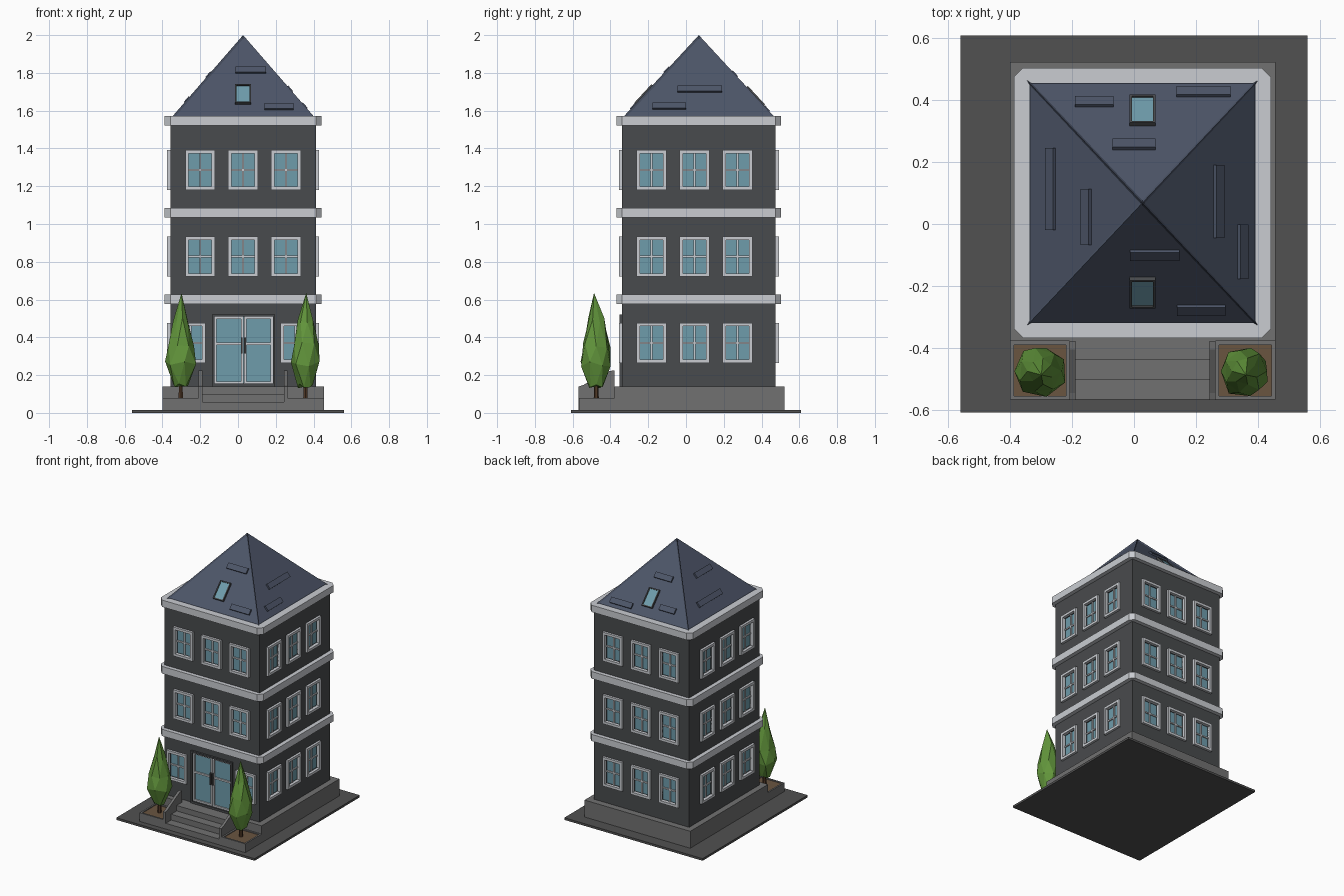
import bpy, bmesh, math, random
from mathutils import Matrix, Vector

if "Cube" in bpy.data.objects:
    bpy.data.objects.remove(bpy.data.objects["Cube"])

random.seed(4)
CX, CY = 0.027, 0.068           # building centre
HX, HY = 0.385, 0.407           # wall half sizes
I = Matrix.Identity(4)


def material(name, rgb):
    m = bpy.data.materials.new(name)
    m.diffuse_color = (*[(c / 255) ** 2.2 for c in rgb], 1)
    m.use_nodes = True
    m.node_tree.nodes["Principled BSDF"].inputs["Base Color"].default_value = m.diffuse_color
    return m


WALL = material("wall", (74, 76, 78))
TRIM = material("trim", (200, 203, 208))
GLASS = material("glass", (110, 155, 170))
ROOF = material("roof", (78, 86, 104))
STONE = material("stone", (112, 112, 112))
PAVING = material("paving", (82, 82, 82))
SOIL = material("soil", (105, 85, 66))
LEAF = material("leaf", (98, 148, 62))
BARK = material("bark", (80, 58, 42))


def finish(name, bm, mat):
    bmesh.ops.recalc_face_normals(bm, faces=bm.faces)
    me = bpy.data.meshes.new(name)
    bm.to_mesh(me)
    bm.free()
    me.materials.append(mat)
    ob = bpy.data.objects.new(name, me)
    bpy.context.collection.objects.link(ob)
    return ob


def boxes(name, mat, items):
    """items: (matrix, x0, x1, y0, y1, z0, z1)"""
    bm = bmesh.new()
    for mtx, x0, x1, y0, y1, z0, z1 in items:
        fit = Matrix.Translation(((x0 + x1) / 2, (y0 + y1) / 2, (z0 + z1) / 2)) @ \
            Matrix.Diagonal((x1 - x0, y1 - y0, z1 - z0, 1))
        bmesh.ops.create_cube(bm, size=1, matrix=mtx @ fit)
    return finish(name, bm, mat)


def prism(name, mat, pts, vec):
    bm = bmesh.new()
    f = bm.faces.new([bm.verts.new(p) for p in pts])
    ext = bmesh.ops.extrude_face_region(bm, geom=[f])["geom"]
    bmesh.ops.translate(bm, vec=vec, verts=[v for v in ext if isinstance(v, bmesh.types.BMVert)])
    if f.is_valid and not any(len(e.link_faces) > 1 for e in f.edges):
        bmesh.ops.holes_fill(bm, edges=bm.edges)
    return finish(name, bm, mat)


# Ground, podium and walls
boxes("ground_slab", PAVING, [(I, -0.56, 0.56, -0.608, 0.608, 0, 0.016)])
boxes("podium", STONE, [(I, -0.40, 0.456, -0.378, 0.522, 0.01, 0.14)])
walls = boxes("walls", WALL, [(I, CX - HX, CX + HX, CY - HY, CY + HY, 0.135, 1.56)])

# Window layout: local x runs along the wall, local -y points outward
sides = []
for k, (h, off) in enumerate([(HY, 0), (HX, -0.023), (HY, 0), (HX, 0.023)]):
    m = Matrix.Translation((CX, CY, 0)) @ Matrix.Rotation(k * math.pi / 2, 4, 'Z') @ \
        Matrix.Translation((off, -h, 0))
    sides.append(m)

frames, panes, cuts = [], [], []
W, H, T = 0.079, 0.106, 0.018
for k, m in enumerate(sides):
    for z in (0.371, 0.827, 1.286):
        us = (-0.227, 0, 0.227)
        if k == 0 and z < 0.5:
            us = (-0.278, 0.278)
        for u in us:
            a = m @ Matrix.Translation((u, 0, z))
            for s in (-1, 1):
                xs = sorted((s * W, s * (W - T)))
                zs = sorted((s * H, s * (H - T)))
                frames.append((a, *xs, -0.017, 0.004, -H, H))
                frames.append((a, -W + T, W - T, -0.017, 0.004, *zs))
            frames.append((a, -0.005, 0.005, 0.002, 0.018, -H + T, H - T))
            frames.append((a, -W + T, W - T, 0.002, 0.018, -0.005, 0.005))
            panes.append((a, -W + T, W - T, 0.01, 0.03, -H + T, H - T))
            cuts.append((a, -W + T, W - T, -0.05, 0.02, -H + T, H - T))
boxes("window_frames", TRIM, frames)
boxes("window_panes", GLASS, panes)

# Recess the openings into the walls
D = sides[0] @ Matrix.Translation((0.003, 0, 0))
cuts.append((D, -0.155, 0.155, -0.05, 0.02, 0.158, 0.51))
cutter = boxes("opening_cutter", WALL, cuts)
cutter.hide_render = True
mod = walls.modifiers.new("openings", 'BOOLEAN')
mod.object, mod.operation, mod.solver = cutter, 'DIFFERENCE', 'EXACT'
bpy.context.view_layer.update()
walls.data = bpy.data.meshes.new_from_object(
    walls.evaluated_get(bpy.context.evaluated_depsgraph_get()))
walls.modifiers.clear()
bpy.data.objects.remove(cutter)

# Double entrance door
boxes("door_surround", WALL, [
    (D, -0.167, -0.155, -0.014, 0.01, 0.14, 0.522), (D, 0.155, 0.167, -0.014, 0.01, 0.14, 0.522),
    (D, -0.155, 0.155, -0.014, 0.01, 0.51, 0.522), (D, -0.155, 0.155, -0.014, 0.01, 0.14, 0.155)])
rails = []
for s in (-1, 1):
    for x in (0.002, 0.143):
        rails.append((D, *sorted((s * x, s * (x + 0.012))), -0.002, 0.018, 0.155, 0.51))
    for z in (0.155, 0.36, 0.498):
        rails.append((D, *sorted((s * 0.014, s * 0.143)), -0.002, 0.018, z, z + 0.012))
boxes("door_rails", TRIM, rails)
boxes("door_glass", GLASS, [(D, -0.155, 0.155, 0.008, 0.03, 0.155, 0.51)])
boxes("door_handles", PAVING, [(D, s * 0.009 - 0.004, s * 0.009 + 0.004, -0.016, 0, 0.315, 0.40)
                               for s in (-1, 1)])

# Cornice bands with chamfered corners
bx, by, c = 0.415, 0.436, 0.03
for i, (z0, z1) in enumerate([(0.577, 0.626), (1.034, 1.086), (1.522, 1.572)]):
    ring = []
    for sx, sy in ((1, 1), (-1, 1), (-1, -1), (1, -1)):
        pair = [(sx * bx, sy * (by - c)), (sx * (bx - c), sy * by)]
        ring += pair if sx * sy > 0 else pair[::-1]
    prism(f"cornice_band_{i + 1}", TRIM, [(CX + x, CY + y, z0) for x, y in ring], (0, 0, z1 - z0))

# Pyramid roof with sunken panels between the hips
rx, ry, rz, top = 0.374, 0.397, 1.57, 2.0
bm = bmesh.new()
base = [bm.verts.new((CX + sx * rx, CY + sy * ry, rz)) for sx, sy in ((-1, -1), (1, -1), (1, 1), (-1, 1))]
apex = bm.verts.new((CX, CY, top))
bm.faces.new(base[::-1])
slopes = [bm.faces.new((base[i], base[(i + 1) % 4], apex)) for i in range(4)]
bm.normal_update()
bmesh.ops.inset_individual(bm, faces=slopes, thickness=0.02, depth=-0.007)
finish("roof", bm, ROOF)


def slope(k, u, d):
    """Frame on roof side k: u along the eave, d outward from the apex, y up the slope."""
    h = rx if k % 2 else ry
    rise = top - rz
    return Matrix.Translation((CX, CY, 0)) @ Matrix.Rotation(k * math.pi / 2, 4, 'Z') @ \
        Matrix.Translation((u, -d, top - rise * d / h)) @ Matrix.Rotation(math.atan(rise / h), 4, 'X')


# Raised roof tiles: side, u, d, half length
tiles = [(0, 0.04, 0.17, 0.08), (0, 0.19, 0.348, 0.078),
         (1, 0.005, 0.248, 0.118), (1, -0.157, 0.326, 0.088),
         (2, 0.155, 0.328, 0.062), (2, 0.027, 0.19, 0.07), (2, -0.197, 0.36, 0.087),
         (3, -0.045, 0.298, 0.132), (3, 0.045, 0.183, 0.09)]
boxes("roof_tiles", ROOF, [(slope(k, u, d), -l, l, -0.02, 0.02, -0.012, 0.005) for k, u, d, l in tiles])
lf, lg = [], []
for k, d in ((0, 0.29), (2, 0.299)):
    a = slope(k, 0, d)
    for s in (-1, 1):
        lf.append((a, *sorted((s * 0.034, s * 0.042)), -0.067, 0.067, -0.012, 0.008))
        lf.append((a, -0.034, 0.034, *sorted((s * 0.059, s * 0.067)), -0.012, 0.008))
    lg.append((a, -0.034, 0.034, -0.059, 0.059, -0.012, 0.002))
boxes("skylight_frames", WALL, lf)
boxes("skylight_glass", GLASS, lg)

# Entrance steps and cheek walls
boxes("steps", STONE, [(I, -0.19, 0.245, y0, -0.375, 0.01, z)
                       for y0, z in ((-0.566, 0.058), (-0.503, 0.10), (-0.439, 0.14))])
cheek = [(-0.568, 0.01), (-0.568, 0.14), (-0.545, 0.147), (-0.405, 0.222), (-0.378, 0.225), (-0.378, 0.01)]
for name, x in (("left", -0.208), ("right", 0.244)):
    prism(f"{name}_cheek_wall", STONE, [(x, y, z) for y, z in cheek], (0.019, 0, 0))

# Planters with low-poly cypress trees
for name, x0, x1, tx in (("left", -0.40, -0.208, -0.303), ("right", 0.263, 0.456, 0.357)):
    y0, y1, w = -0.567, -0.378, 0.012
    boxes(f"{name}_planter", STONE, [
        (I, x0, x1, y0, y0 + w, 0.01, 0.08), (I, x0, x1, y1 - w, y1, 0.01, 0.08),
        (I, x0, x0 + w, y0 + w, y1 - w, 0.01, 0.08), (I, x1 - w, x1, y0 + w, y1 - w, 0.01, 0.08)])
    boxes(f"{name}_soil", SOIL, [(I, x0 + w, x1 - w, y0 + w, y1 - w, 0.01, 0.074)])
    bm = bmesh.new()
    bmesh.ops.create_cone(bm, cap_ends=True, segments=6, radius1=0.014, radius2=0.01, depth=0.1,
                          matrix=Matrix.Translation((tx, -0.475, 0.115)))
    finish(f"{name}_trunk", bm, BARK)
    bm = bmesh.new()
    rings, n = [], 7
    for j, (z, r) in enumerate([(0.145, 0.042), (0.26, 0.088), (0.36, 0.076), (0.49, 0.042)]):
        rings.append([bm.verts.new((
            tx + r * random.uniform(0.85, 1.05) * math.cos(2 * math.pi * (i + j / 2) / n),
            -0.475 + r * random.uniform(0.85, 1.05) * math.sin(2 * math.pi * (i + j / 2) / n),
            z + random.uniform(-0.015, 0.015))) for i in range(n)])
    tip = bm.verts.new((tx + 0.004, -0.487, 0.635))
    root = bm.verts.new((tx, -0.475, 0.14))
    for i in range(n):
        q = (i + 1) % n
        for a, b in zip(rings, rings[1:]):
            bm.faces.new((a[i], a[q], b[i]))
            bm.faces.new((a[q], b[q], b[i]))
        bm.faces.new((rings[-1][i], rings[-1][q], tip))
        bm.faces.new((rings[0][q], rings[0][i], root))
    finish(f"{name}_foliage", bm, LEAF)
